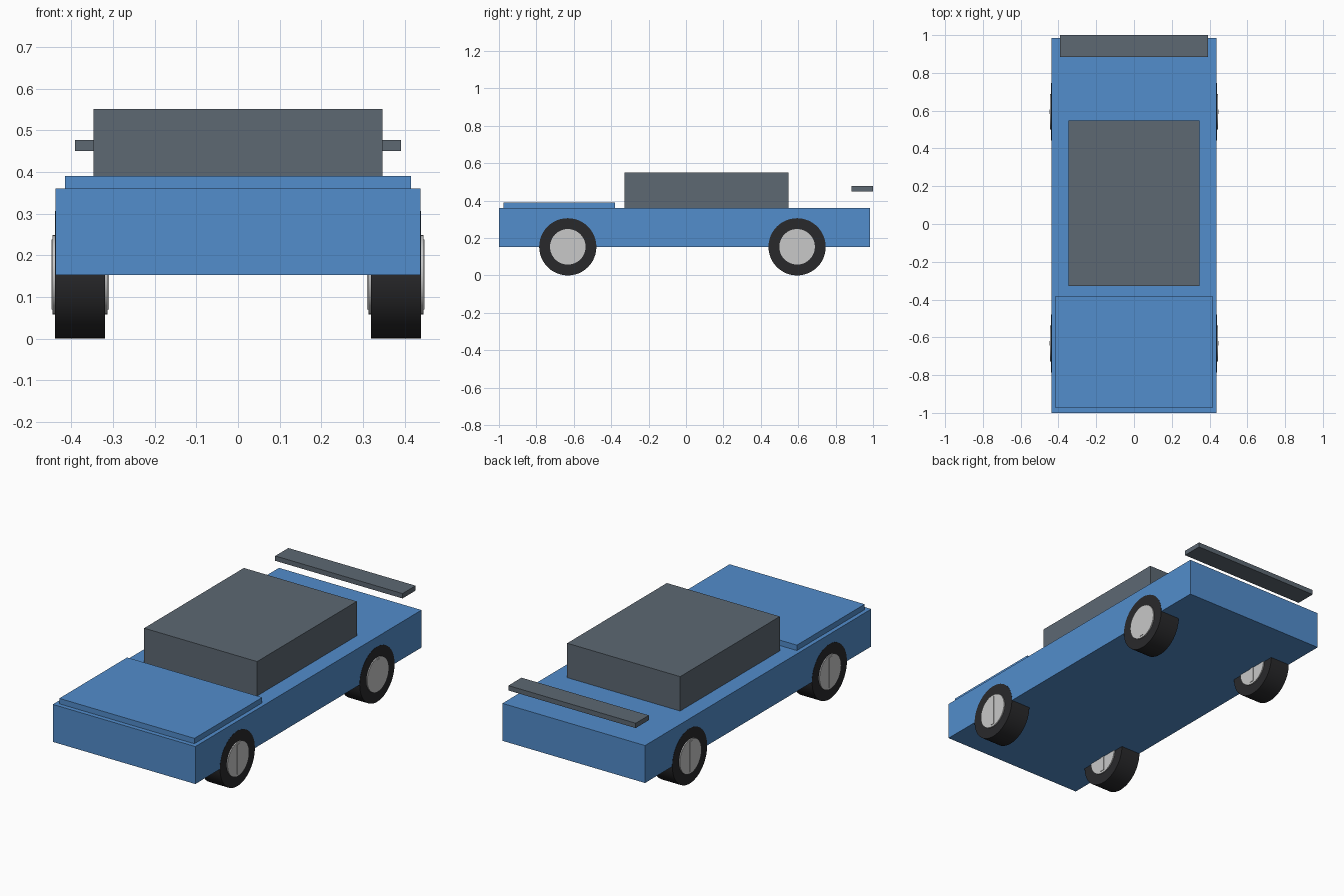
import bpy
import math

if "Cube" in bpy.data.objects:
    bpy.data.objects.remove(bpy.data.objects["Cube"], do_unlink=True)


def material(name, r, g, b):
    m = bpy.data.materials.new(name)
    m.use_nodes = True
    m.diffuse_color = (r, g, b, 1)
    m.node_tree.nodes["Principled BSDF"].inputs["Base Color"].default_value = (r, g, b, 1)
    return m


blue = material("blue_paint", 0.084, 0.266, 0.604)
slate = material("slate_grey", 0.109, 0.138, 0.171)
rubber = material("black_rubber", 0.022, 0.022, 0.024)
silver = material("light_silver", 0.58, 0.58, 0.58)


def box(name, mat, low, high):
    """Box spanning two opposite corners."""
    bpy.ops.mesh.primitive_cube_add(size=1, location=[(a + b) / 2 for a, b in zip(low, high)])
    o = bpy.context.object
    o.name = name
    o.scale = [b - a for a, b in zip(low, high)]
    bpy.ops.object.transform_apply(location=False, rotation=False, scale=True)
    o.data.materials.append(mat)
    return o


def disc(name, mat, radius, width, centre):
    """Cylinder with its axis across the car."""
    bpy.ops.mesh.primitive_cylinder_add(vertices=48, radius=radius, depth=width,
                                        location=centre, rotation=(0, math.pi / 2, 0))
    o = bpy.context.object
    o.name = name
    o.data.materials.append(mat)
    bpy.ops.object.shade_smooth_by_angle(angle=math.radians(40))
    return o


# Bodywork
box("body", blue, (-0.438, -1, 0.152), (0.438, 0.985, 0.36))
box("hood", blue, (-0.415, -0.975, 0.36), (0.415, -0.38, 0.39))
box("cabin", slate, (-0.347, -0.328, 0.36), (0.347, 0.547, 0.551))
box("spoiler", slate, (-0.391, 0.885, 0.45), (0.391, 1, 0.477))

# Wheels: tyre, hubcap through both sides, and a raised upright spoke
for end, y in (("front", -0.632), ("rear", 0.594)):
    for side, s in (("left", 1), ("right", -1)):
        centre = (s * 0.379, y, 0.153)
        tag = f"{end}_{side}"
        disc(f"{tag}_tyre", rubber, 0.153, 0.12, centre)
        disc(f"{tag}_hubcap", silver, 0.095, 0.132, centre)
        box(f"{tag}_spoke", silver,
            (centre[0] - 0.069, y - 0.012, 0.07), (centre[0] + 0.069, y + 0.012, 0.238))
